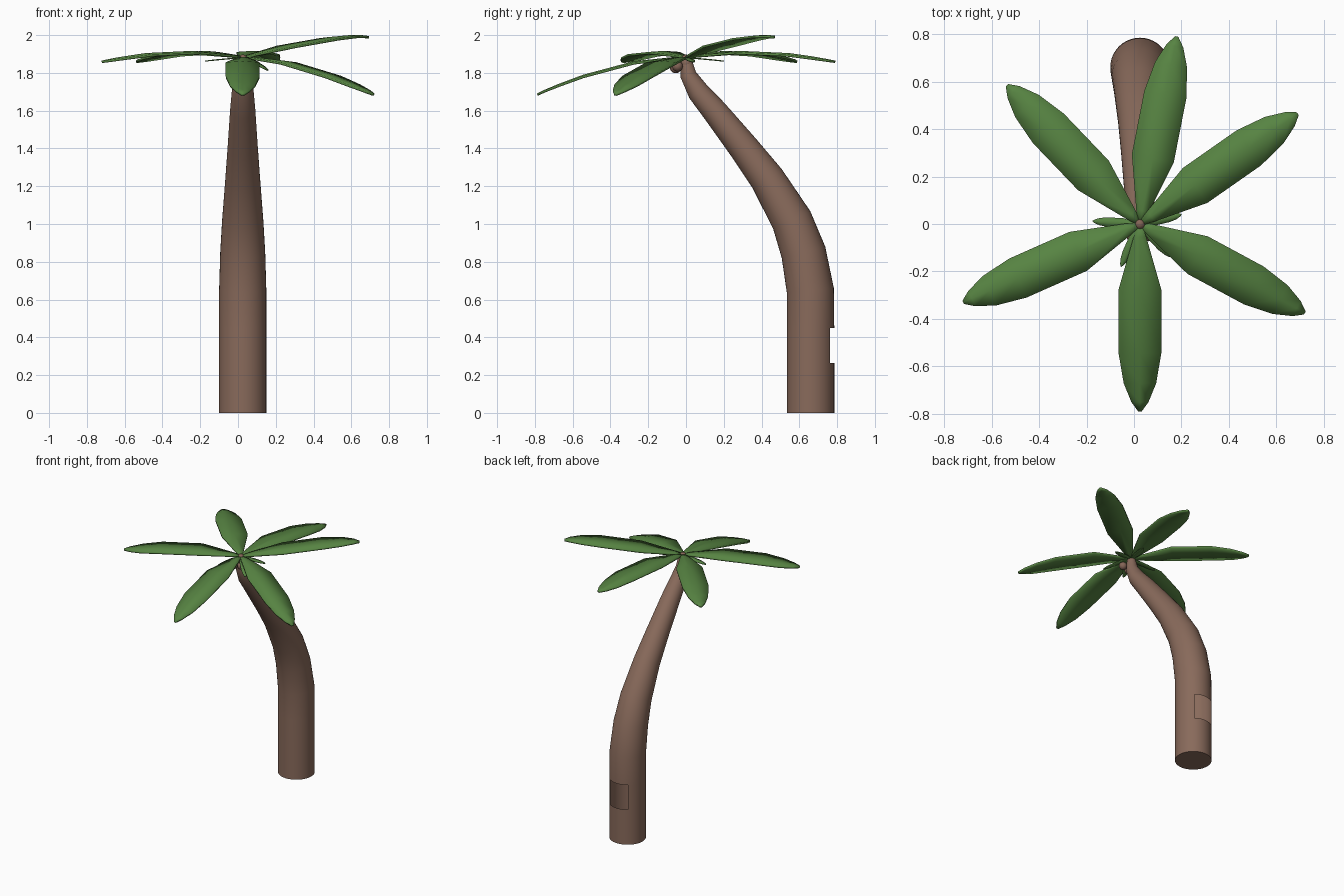
import bpy, bmesh, math
from mathutils import Vector

if "Cube" in bpy.data.objects:
    bpy.data.objects.remove(bpy.data.objects["Cube"])


def material(name, r, g, b):
    m = bpy.data.materials.new(name)
    m.diffuse_color = (r, g, b, 1)
    m.use_nodes = True
    m.node_tree.nodes["Principled BSDF"].inputs["Base Color"].default_value = m.diffuse_color
    return m


BARK = material("bark brown", 0.25, 0.145, 0.105)
NUT = material("nut brown", 0.23, 0.13, 0.095)
LEAF = material("leaf green", 0.095, 0.23, 0.055)
CX = 0.025  # the trunk and crown axis sits slightly off centre


def finish(bm, name, mat, angle=40):
    bmesh.ops.recalc_face_normals(bm, faces=bm.faces)
    me = bpy.data.meshes.new(name)
    bm.to_mesh(me)
    bm.free()
    ob = bpy.data.objects.new(name, me)
    me.materials.append(mat)
    bpy.context.collection.objects.link(ob)
    bpy.ops.object.select_all(action='DESELECT')
    ob.select_set(True)
    bpy.context.view_layer.objects.active = ob
    bpy.ops.object.shade_smooth_by_angle(angle=math.radians(angle))
    return ob


# Trunk: rings swept along a bent spine (y, z, radius)
spine = [(.66, 0, .125), (.66, .265, .125), (.66, .45, .125), (.658, .65, .125),
         (.622, .85, .119), (.56, 1.02, .109), (.43, 1.24, .092), (.305, 1.405, .08),
         (.15, 1.6, .067), (.065, 1.7, .058), (.012, 1.79, .043), (.0, 1.87, .03)]
N = 40
bm = bmesh.new()
rings = []
for i, (y, z, r) in enumerate(spine):
    a, b = spine[max(i - 1, 0)], spine[min(i + 1, len(spine) - 1)]
    t = Vector((0, b[0] - a[0], b[1] - a[1])).normalized()
    side = Vector((0, t.z, -t.y))
    rings.append([bm.verts.new(Vector((CX, y, z)) + r * (
        math.cos(2 * math.pi * k / N) * side
        + math.sin(2 * math.pi * k / N) * Vector((1, 0, 0)))) for k in range(N)])
for i in range(len(rings) - 1):
    for k in range(N):
        # opening in the back of the trunk
        if i == 1 and (k < 4 or k >= N - 4):
            continue
        j = (k + 1) % N
        bm.faces.new((rings[i][k], rings[i][j], rings[i + 1][j], rings[i + 1][k]))
bm.faces.new(rings[0])
bm.faces.new(rings[-1])
finish(bm, "trunk", BARK)


# Fronds: a thin blade along a curved midrib
def frond(name, tip_x, tip_y, heights, half_width=.09, thick=.012):
    stations = (0, .07, .35, .69, .85, .95, 1)
    widths = (.1, .3, 1, 1, .76, .4, .08)
    d = Vector((tip_x - CX, tip_y, 0))
    p = Vector((-d.y, d.x, 0)).normalized()
    bm = bmesh.new()
    rows = []
    for s, w, z in zip(stations, widths, heights):
        c = Vector((CX, 0, z)) + d * s
        rows.append([bm.verts.new(c + p * w * half_width * u
                                  + Vector((0, 0, -.006 * w * abs(u) * half_width / .09)))
                     for u in (-1, 0, 1)])
    for a, b in zip(rows, rows[1:]):
        for k in range(2):
            bm.faces.new((a[k], a[k + 1], b[k + 1], b[k]))
    ob = finish(bm, name, LEAF)
    mod = ob.modifiers.new("thickness", 'SOLIDIFY')
    mod.thickness = thick
    mod.offset = -1


rising = (1.885, 1.9, 1.95, 1.99, 2.0, 2.0, 1.995)
level = (1.885, 1.895, 1.917, 1.905, 1.887, 1.873, 1.865)
droop = (1.885, 1.885, 1.862, 1.79, 1.743, 1.71, 1.69)
for n, (x, y, h) in enumerate([(.69, .465, rising), (.72, -.375, droop), (.025, -.79, droop),
                               (-.72, -.33, level), (-.535, .585, level), (.18, .79, level)]):
    frond(f"frond_{n + 1}", x, y, h)

# Young leaves tucked under the crown
for n, (x, y, z) in enumerate([(-.175, .012, 1.865), (-.055, -.18, 1.85),
                               (.16, -.14, 1.815), (.08, .2, 1.865), (.2, .04, 1.86)]):
    hs = [1.882 + (z - 1.882) * s ** 1.5 for s in (0, .07, .35, .69, .85, .95, 1)]
    frond(f"young_leaf_{n + 1}", x, y, hs, .02, .005)

# Nuts around the crown
for n, (x, y, z, r) in enumerate([(CX, 0, 1.873, .024), (.0, -.055, 1.828, .03),
                                  (.06, -.045, 1.835, .028), (.03, .003, 1.85, .03)]):
    bm = bmesh.new()
    bmesh.ops.create_uvsphere(bm, u_segments=16, v_segments=10, radius=r)
    bmesh.ops.translate(bm, verts=bm.verts, vec=(x, y, z))
    finish(bm, f"nut_{n + 1}", NUT, 60)
